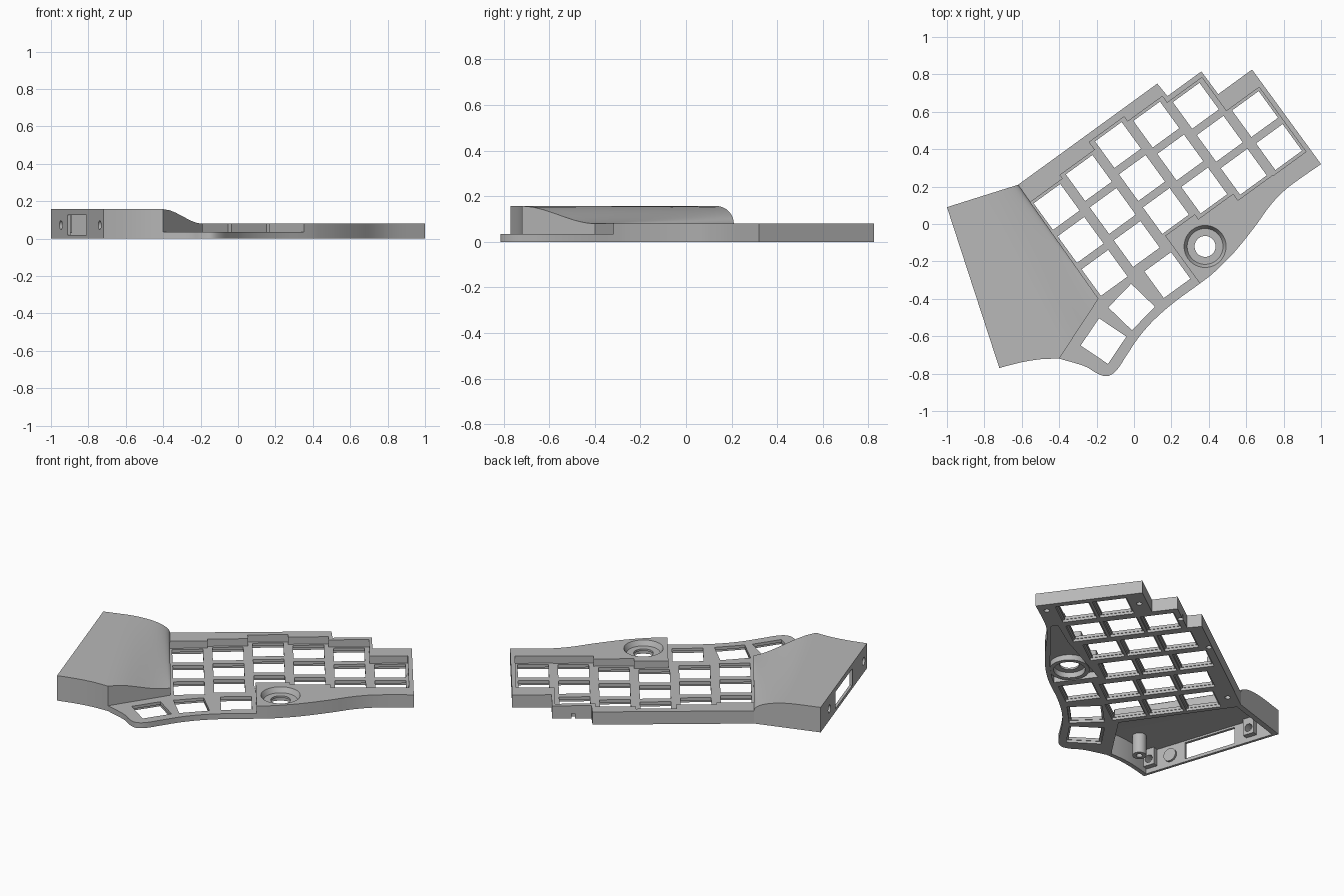
import bpy, bmesh, math
from mathutils import Vector, Matrix

cube = bpy.data.objects.get("Cube")
if cube:
    bpy.data.objects.remove(cube, do_unlink=True)

grey = bpy.data.materials.new("light_grey_plastic")
grey.use_nodes = True
grey.diffuse_color = (0.48, 0.48, 0.48, 1)
grey.node_tree.nodes["Principled BSDF"].inputs["Base Color"].default_value = (0.48, 0.48, 0.48, 1)

TILT = math.radians(36)                 # key rows run at this angle
RIM, PLATE, TOP = 0.08, 0.034, 0.157    # heights


def uv(u, v):
    """Point given along the key rows (u) and key columns (v)."""
    return Vector((u * math.cos(TILT) - v * math.sin(TILT),
                   u * math.sin(TILT) + v * math.cos(TILT)))


def prism(bm, pts, z0, z1):
    low = [bm.verts.new((p[0], p[1], z0)) for p in pts]
    high = [bm.verts.new((p[0], p[1], z1)) for p in pts]
    bm.faces.new(low[::-1])
    bm.faces.new(high)
    for i in range(len(pts)):
        j = (i + 1) % len(pts)
        bm.faces.new((low[i], low[j], high[j], high[i]))


def rod(bm, base, axis, length, r1, r2=None):
    axis = Vector(axis).normalized()
    mat = (Matrix.Translation(Vector(base) + axis * length / 2)
           @ axis.to_track_quat('Z', 'Y').to_matrix().to_4x4())
    bmesh.ops.create_cone(bm, cap_ends=True, segments=40, radius1=r1,
                          radius2=r2 or r1, depth=length, matrix=mat)


def finish(bm, name):
    bmesh.ops.recalc_face_normals(bm, faces=bm.faces)
    mesh = bpy.data.meshes.new(name)
    bm.to_mesh(mesh)
    bm.free()
    mesh.materials.append(grey)
    ob = bpy.data.objects.new(name, mesh)
    bpy.context.collection.objects.link(ob)
    return ob


def select(ob):
    bpy.ops.object.select_all(action='DESELECT')
    ob.select_set(True)
    bpy.context.view_layer.objects.active = ob


def cut(ob, cutter, keep=False):
    mod = ob.modifiers.new("cut", 'BOOLEAN')
    mod.operation, mod.solver, mod.object = 'DIFFERENCE', 'EXACT', cutter
    select(ob)
    bpy.ops.object.modifier_apply(modifier=mod.name)
    cutter.hide_render = True
    if not keep:
        bpy.data.objects.remove(cutter, do_unlink=True)


def smooth_path(pts, steps=5):
    """Catmull-Rom curve through the points."""
    p = [Vector(q) for q in pts]
    p = [p[0]] + p + [p[-1]]
    out = []
    for a, b, c, d in zip(p, p[1:], p[2:], p[3:]):
        for k in range(steps):
            t = k / steps
            out.append(0.5 * (2 * b + (c - a) * t + (2 * a - 5 * b + 4 * c - d) * t ** 2
                              + (3 * b - a - 3 * c + d) * t ** 3))
    return out + [p[-1]]


# Key layout: (centre, angle)
PITCH_U, PITCH_V = 0.23, 0.218
col_u = [-0.281 + PITCH_U * k for k in range(6)]
col_v = [0.317, 0.341, 0.392, 0.36, 0.317, 0.095]
keys = [(uv(u, v - PITCH_V * r), TILT)
        for k, (u, v) in enumerate(zip(col_u, col_v)) for r in range(2 if k == 5 else 3)]
keys += [(uv(-0.016, -0.326), TILT),
         (Vector((-0.013, -0.444)), math.radians(46)),
         (Vector((-0.163, -0.626)), math.radians(56))]

# Main body: stepped back edge, curved front edge
front = smooth_path([(-0.4, -0.72), (-0.265, -0.76), (-0.195, -0.8), (-0.14, -0.813),
                     (-0.09, -0.778), (-0.035, -0.695), (0.03, -0.6), (0.11, -0.51),
                     (0.217, -0.417), (0.35, -0.32), (0.43, -0.257), (0.537, -0.15),
                     (0.645, -0.016), (0.735, 0.107), (0.83, 0.2), (1.0, 0.32)])
back = [uv(*p) for p in [(0.996, 0.297), (0.772, 0.297), (0.771, 0.448), (0.547, 0.448),
                         (0.542, 0.534), (-0.378, 0.534), (-0.389, -0.212)]]
bm = bmesh.new()
prism(bm, front + back, 0, RIM)
body = finish(bm, "case_body")

# Recessed key area following the column stagger
well = [(-0.42, col_v[0] + 0.103)]
for k in range(6):
    edge = 0.971 if k == 5 else col_u[k] + PITCH_U / 2
    well.append((edge, col_v[k] + 0.103))
    if k < 5:
        well.append((edge, col_v[k + 1] + 0.103))
for k in (5, 4, 3, 2):
    low = col_v[k] - PITCH_V * (1 if k == 5 else 2) - 0.105
    right = 0.971 if k == 5 else col_u[k] + PITCH_U / 2
    left = 0.098 if k == 2 else col_u[k] - PITCH_U / 2
    well += [(right, low), (left, low)]
well += [(0.098, -1.1), (-0.85, -1.1), (-0.85, -0.347), (-0.42, -0.212)]
bm = bmesh.new()
prism(bm, [uv(*p) for p in well], PLATE, RIM + 0.1)
cut(body, finish(bm, "key_well_cutter"))


# Switch openings with clip pockets below
def key_cutter(w, h, z0, z1):
    bm = bmesh.new()
    for c, ang in keys:
        rot = Matrix.Rotation(ang, 2)
        prism(bm, [c + rot @ Vector((x * w / 2, y * h / 2))
                   for x, y in ((-1, -1), (1, -1), (1, 1), (-1, 1))], z0, z1)
    return finish(bm, "key_cutter")


cut(body, key_cutter(0.176, 0.176, -0.05, 0.06))
cut(body, key_cutter(0.182, 0.2, -0.05, 0.016))

# Round dial opening: hollow below, countersunk above
bm = bmesh.new()
prism(bm, [uv(*p) for p in [(0.125, -0.18), (0.125, -0.44), (0.2, -0.435), (0.34, -0.41),
                            (0.5, -0.365), (0.75, -0.3), (0.75, -0.26), (0.55, -0.25)]],
      -0.05, 0.038)
cut(body, finish(bm, "hollow_cutter"))
dial = (0.38, -0.12)
for base, length, r1, r2 in ((0.05, 0.031, 0.096, 0.113), (-0.05, 0.2, 0.056, 0.056)):
    bm = bmesh.new()
    rod(bm, (*dial, base), (0, 0, 1), length, r1, r2)
    cut(body, finish(bm, "dial_cutter"))
bm = bmesh.new()
rod(bm, (*dial, 0.004), (0, 0, 1), 0.035, 0.115)
collar = finish(bm, "dial_collar")
bm = bmesh.new()
rod(bm, (*dial, -0.05), (0, 0, 1), 0.2, 0.09)
cut(collar, finish(bm, "collar_cutter"))

# Blind screw holes underneath
bm = bmesh.new()
for p in [(0.88, 0.25), (0.93, -0.28), (0.65, 0.435), (0.3, 0.515), (-0.28, 0.48)]:
    rod(bm, (*uv(*p), -0.02), (0, 0, 1), 0.05, 0.016)
cut(body, finish(bm, "screw_cutter"))


# Raised hood: flat top falling to the rim, profile blends from back to front
def hood(name, shrink=1.0, drop=0.0, floor=0.0, rows=12, steps=10):
    flat_front = smooth_path([(-0.72, -0.77), (-0.61, -0.741), (-0.5, -0.723), (-0.4, -0.72)], 2)
    n = len(flat_front) - 1
    corner, shoulder, heel = Vector((-1, 0.09)), Vector((-0.87, 0.131)), uv(-0.378, 0.534)
    knee, toe = flat_front[-1], uv(-0.389, -0.212)
    rail = [(corner.lerp(shoulder, i / n), flat_front[i], TOP, TOP) for i in range(n + 1)]
    for i in range(1, steps + 1):
        f = math.sin(i / steps * math.pi / 2)
        rail.append((shoulder.lerp(heel, f), knee.lerp(toe, f),
                     RIM + (TOP - RIM) * math.sqrt(max(0, 1 - f * f)),
                     TOP - (TOP - RIM) * f * f * (3 - 2 * f)))
    mid = Vector((-0.6, -0.32))
    bm = bmesh.new()
    grid = []
    for r in range(rows + 1):
        s = r / rows
        line = []
        for a, b, za, zb in rail:
            p = mid + (a.lerp(b, s) - mid) * shrink
            line.append(bm.verts.new((p.x, p.y, za + (zb - za) * s - drop)))
        grid.append(line)
    for lo, hi in zip(grid, grid[1:]):
        for i in range(len(lo) - 1):
            bm.faces.new((lo[i], hi[i], hi[i + 1], lo[i + 1]))
    loop = (grid[0] + [g[-1] for g in grid[1:-1]] + grid[-1][::-1]
            + [g[0] for g in grid[-2:0:-1]])
    base = [bm.verts.new((v.co.x, v.co.y, floor)) for v in loop]
    for i in range(len(loop)):
        j = (i + 1) % len(loop)
        bm.faces.new((loop[i], loop[j], base[j], base[i]))
    bm.faces.new(base)
    return finish(bm, name)


cover = hood("hood")
cut(cover, hood("hood_cavity_cutter", 0.935, 0.02, -0.05))

# Window and screw holes in the hood's end wall
w0, w1 = Vector((-1, 0.09)), Vector((-0.72, -0.77))
along = (w1 - w0).normalized()
inward = Vector((-along.y, along.x))


def wall_box(bm, t, half, d0, d1, z0, z1):
    c = w0.lerp(w1, t)
    prism(bm, [c + along * a + inward * d for a, d in
               ((-half, d0), (half, d0), (half, d1), (-half, d1))], z0, z1)


bm = bmesh.new()
wall_box(bm, 0.5, 0.165, -0.05, 0.07, 0.02, 0.125)
cut(cover, finish(bm, "window_cutter"))
for t, name in ((0.19, "back"), (0.93, "front")):
    bm = bmesh.new()
    wall_box(bm, t, 0.035, 0.015, 0.05, 0.03, 0.14)
    tab = finish(bm, name + "_screw_tab")
    bm = bmesh.new()
    rod(bm, (*(w0.lerp(w1, t) - inward * 0.05), 0.072), (*inward, 0), 0.16, 0.024)
    drill = finish(bm, "drill_cutter")
    cut(cover, drill, keep=True)
    cut(tab, drill)

# Inner boss and button disk
bm = bmesh.new()
rod(bm, (-0.56, -0.62, 0.01), (0, 0, 1), 0.13, 0.04)
boss = finish(bm, "inner_boss")
bm = bmesh.new()
rod(bm, (-0.56, -0.62, -0.01), (0, 0, 1), 0.07, 0.018)
cut(boss, finish(bm, "boss_cutter"))
bm = bmesh.new()
rod(bm, (*(w0.lerp(w1, 0.79) + inward * 0.015), 0.07), (*inward, 0), 0.015, 0.04)
finish(bm, "button_disk")

for ob in bpy.context.collection.objects:
    if ob.type == 'MESH' and grey.name in ob.data.materials:
        select(ob)
        bpy.ops.object.shade_smooth_by_angle(angle=math.radians(30))
